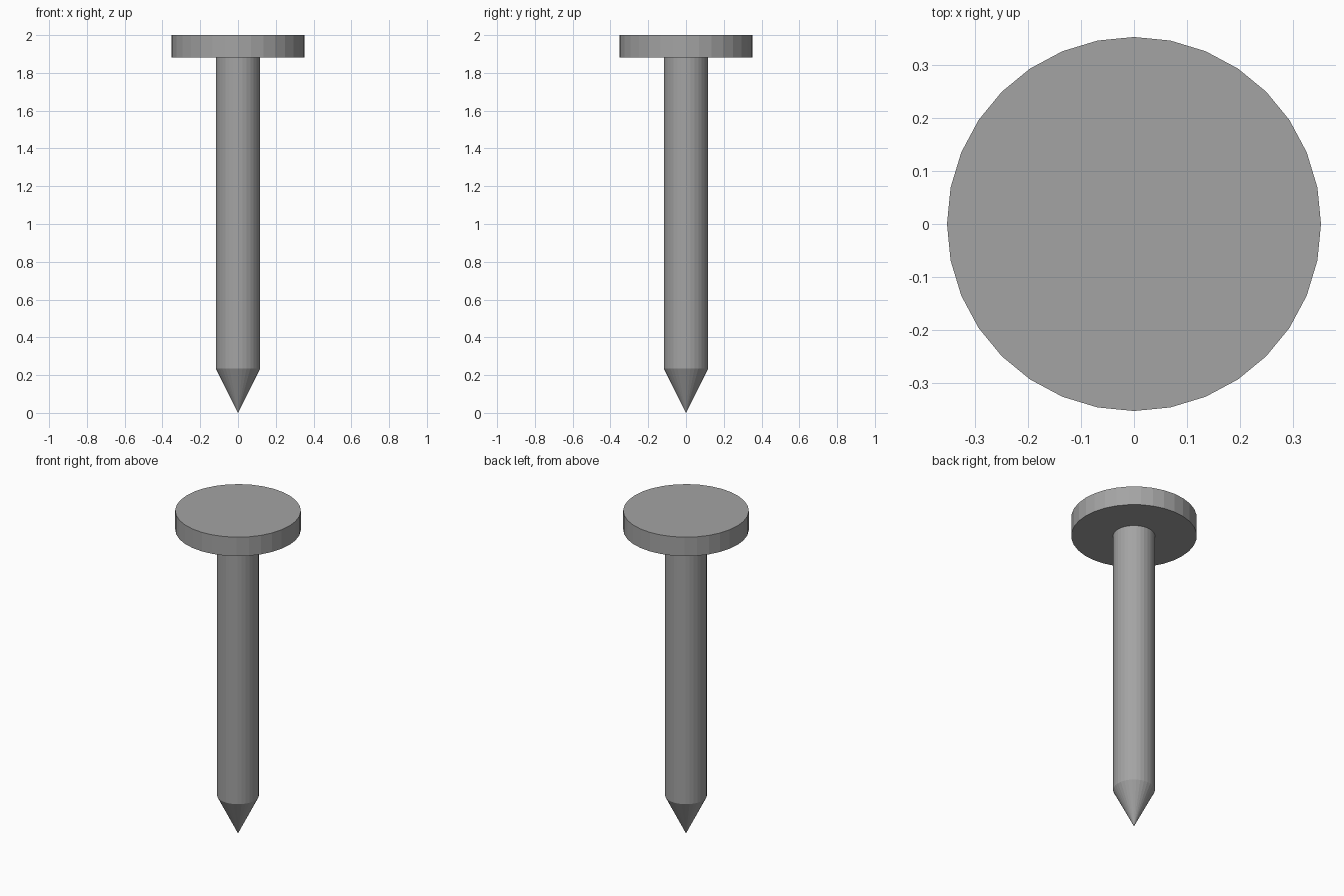
import bpy

if "Cube" in bpy.data.objects:
    bpy.data.objects.remove(bpy.data.objects["Cube"])

U = 2 / 17      # base unit: shaft radius and head thickness
SIDES = 32

# Dark steel grey
steel = bpy.data.materials.new("dark_steel")
steel.diffuse_color = (0.37, 0.37, 0.37, 1)
steel.use_nodes = True
steel.node_tree.nodes["Principled BSDF"].inputs["Base Color"].default_value = steel.diffuse_color


def cone(name, r_bottom, r_top, z_bottom, z_top):
    """Upright flat-shaded cylinder or cone between two heights."""
    bpy.ops.mesh.primitive_cone_add(
        vertices=SIDES, radius1=r_bottom, radius2=r_top,
        depth=z_top - z_bottom, end_fill_type='NGON',
        location=(0, 0, (z_bottom + z_top) / 2))
    obj = bpy.context.object
    obj.name = name
    obj.data.name = name
    obj.data.materials.append(steel)
    return obj


# Sharp point
cone("nail_tip", 0, U, 0, 2 * U)
# Long straight shaft
cone("nail_shaft", U, U, 2 * U, 16 * U)
# Wide flat head
cone("nail_head", 3 * U, 3 * U, 16 * U, 17 * U)
